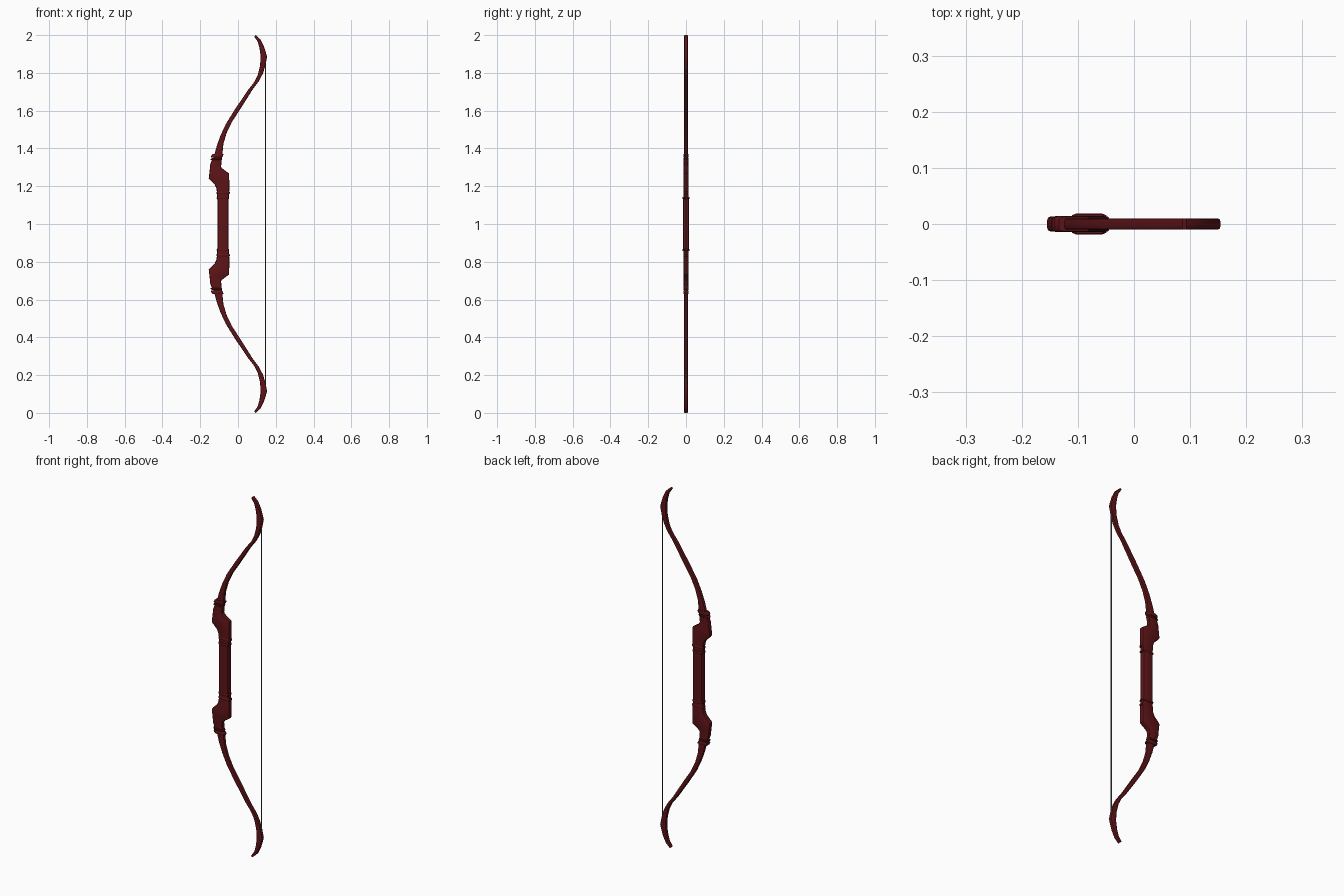
import bpy, bmesh, math

if "Cube" in bpy.data.objects:
    bpy.data.objects.remove(bpy.data.objects["Cube"])


def material(name, rgb):
    m = bpy.data.materials.new(name)
    m.diffuse_color = (*rgb, 1)
    m.use_nodes = True
    m.node_tree.nodes["Principled BSDF"].inputs["Base Color"].default_value = m.diffuse_color
    return m


WOOD = material("dark_red_wood", (0.11, 0.007, 0.009))
CORD = material("grey_cord", (0.10, 0.10, 0.09))


def finish(ob, mat, angle=35):
    ob.data.materials.append(mat)
    bpy.context.view_layer.objects.active = ob
    ob.select_set(True)
    bpy.ops.object.shade_smooth_by_angle(angle=math.radians(angle))
    ob.select_set(False)


def loft(name, stations, round_y=0.5, mirror=True):
    """Loft rounded sections between edge pairs (left x, z, right x, z, half depth)."""
    bm = bmesh.new()
    rings = []
    for xl, zl, xr, zr, d in stations:
        w = math.hypot(xr - xl, zr - zl)
        c = min(0.3, round_y * d / w)          # corner cut along the width
        e = d * (1 - round_y)
        ring = []
        for t, y in ((0, -e), (c * .3, -d * .85), (c, -d), (1 - c, -d), (1 - c * .3, -d * .85), (1, -e),
                     (1, e), (1 - c * .3, d * .85), (1 - c, d), (c, d), (c * .3, d * .85), (0, e)):
            ring.append(bm.verts.new((xl + (xr - xl) * t, y, zl + (zr - zl) * t)))
        rings.append(ring)
    n = len(rings[0])
    for a, b in zip(rings, rings[1:]):
        for i in range(n):
            j = (i + 1) % n
            bm.faces.new((a[i], a[j], b[j], b[i]))
    bm.faces.new(rings[0])
    bm.faces.new(rings[-1][::-1])
    bmesh.ops.recalc_face_normals(bm, faces=bm.faces)
    me = bpy.data.meshes.new(name)
    bm.to_mesh(me)
    bm.free()
    ob = bpy.data.objects.new(name, me)
    ob.location.z = 1                          # half height is the symmetry plane
    bpy.context.collection.objects.link(ob)
    if mirror:
        m = ob.modifiers.new("mirror", 'MIRROR')
        m.use_axis = (False, False, True)
    finish(ob, WOOD)
    return ob


# Recurved limbs, tip to riser
D = 0.010
loft("limbs", [
    (0.086, 0.992, 0.094, 1.000, D),
    (0.104, 0.966, 0.119, 0.977, D),
    (0.113, 0.935, 0.137, 0.942, D),
    (0.119, 0.895, 0.149, 0.903, D),
    (0.119, 0.868, 0.154, 0.884, D),
    (0.116, 0.835, 0.145, 0.840, D),
    (0.104, 0.787, 0.132, 0.797, D),
    (0.085, 0.750, 0.111, 0.757, D),
    (0.052, 0.708, 0.078, 0.713, D),
    (-0.018, 0.604, 0.012, 0.608, D),
    (-0.064, 0.530, -0.032, 0.541, D),
    (-0.092, 0.470, -0.061, 0.480, D),
    (-0.112, 0.415, -0.077, 0.425, D),
    (-0.127, 0.360, -0.084, 0.360, D),
    (-0.138, 0.300, -0.090, 0.300, D)])

# Stepped riser blocks
R = 0.013
loft("riser", [
    (-0.136, 0.345, -0.086, 0.345, R),
    (-0.147, 0.315, -0.092, 0.312, R),
    (-0.151, 0.275, -0.087, 0.297, R),
    (-0.155, 0.242, -0.072, 0.285, R),
    (-0.148, 0.233, -0.047, 0.268, R),
    (-0.124, 0.210, -0.046, 0.215, R),
    (-0.113, 0.185, -0.046, 0.180, R),
    (-0.110, 0.130, -0.050, 0.130, R)])

# Straight grip
G = 0.016
loft("grip", [(-0.109, -0.137, -0.051, -0.137, G),
              (-0.109, 0.137, -0.051, 0.137, G)], 0.6, mirror=False)

# Raised bands at limb roots, riser and grip ends
for name, xl, xr, z, h, d in (("limb_band", -0.141, -0.079, 0.362, 0.009, 0.0145),
                              ("limb_root_band", -0.144, -0.085, 0.344, 0.005, 0.0145),
                              ("riser_band", -0.114, -0.043, 0.165, 0.007, 0.0145),
                              ("grip_band", -0.113, -0.047, 0.138, 0.006, 0.0185)):
    s = 0.004 if z > 0.3 else 0.0
    loft(name, [(xl + .003 - s, z - h, xr - .003 - s, z - h, d - .002),
                (xl - s / 2, z - h * .5, xr - s / 2, z - h * .5, d),
                (xl + s / 2, z + h * .5, xr + s / 2, z + h * .5, d),
                (xl + .003 + s, z + h, xr - .003 + s, z + h, d - .002)])

# Bowstring
bpy.ops.mesh.primitive_cylinder_add(vertices=8, radius=0.003, depth=1.75,
                                    location=(0.145, 0, 1))
string = bpy.context.object
string.name = "bowstring"
finish(string, CORD, 60)
